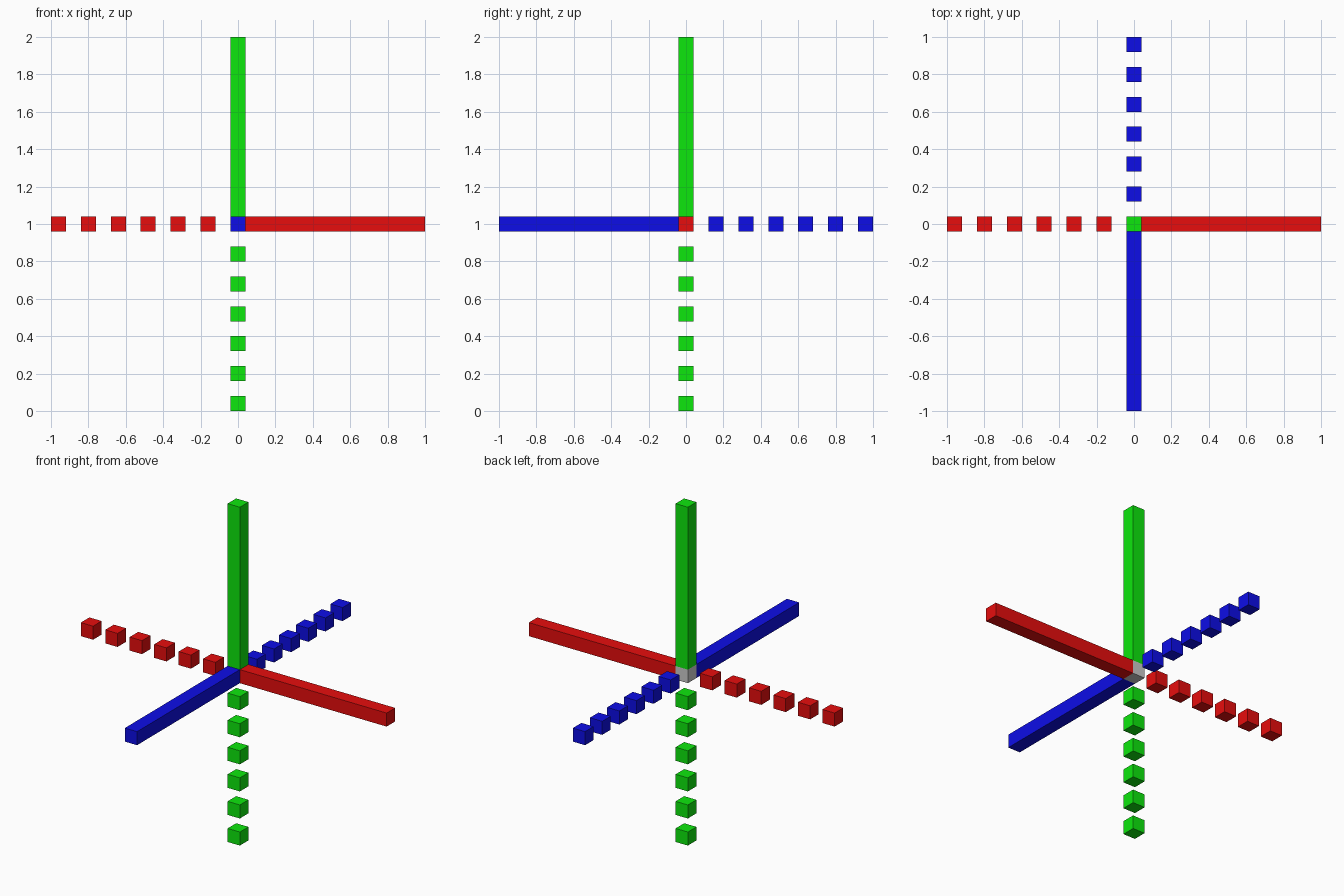
import bpy
from mathutils import Vector

if "Cube" in bpy.data.objects:
    bpy.data.objects.remove(bpy.data.objects["Cube"])

T = 0.08            # bar thickness and dash size
PITCH = 0.16        # dash spacing
CENTRE = Vector((0, 0, 1))


def material(name, rgb):
    mat = bpy.data.materials.new(name)
    mat.diffuse_color = (*rgb, 1)
    mat.use_nodes = True
    mat.node_tree.nodes["Principled BSDF"].inputs["Base Color"].default_value = mat.diffuse_color
    return mat


def box(name, centre, size, mat=None):
    bpy.ops.mesh.primitive_cube_add(size=1, location=centre)
    ob = bpy.context.object
    ob.name = name
    ob.scale = size
    bpy.ops.object.transform_apply(location=False, rotation=False, scale=True)
    if mat:
        ob.data.materials.append(mat)
    return ob


# Grey hub
box("centre_hub", CENTRE, (T, T, T))

# Each axis: solid bar in the positive direction, dashes in the negative one
axes = [
    ("red", Vector((1, 0, 0)), (0.8, 0.004, 0.004)),
    ("blue", Vector((0, -1, 0)), (0.004, 0.004, 0.8)),
    ("green", Vector((0, 0, 1)), (0.004, 0.8, 0.004)),
]
for name, d, rgb in axes:
    mat = material(name, rgb)
    length = 1 - T / 2
    size = [length if abs(c) > 0.5 else T for c in d]
    box(f"{name}_solid_bar", CENTRE + d * (T / 2 + length / 2), size, mat)
    for i in range(1, 7):
        box(f"{name}_dash_{i}", CENTRE - d * (PITCH * i), (T, T, T), mat)
